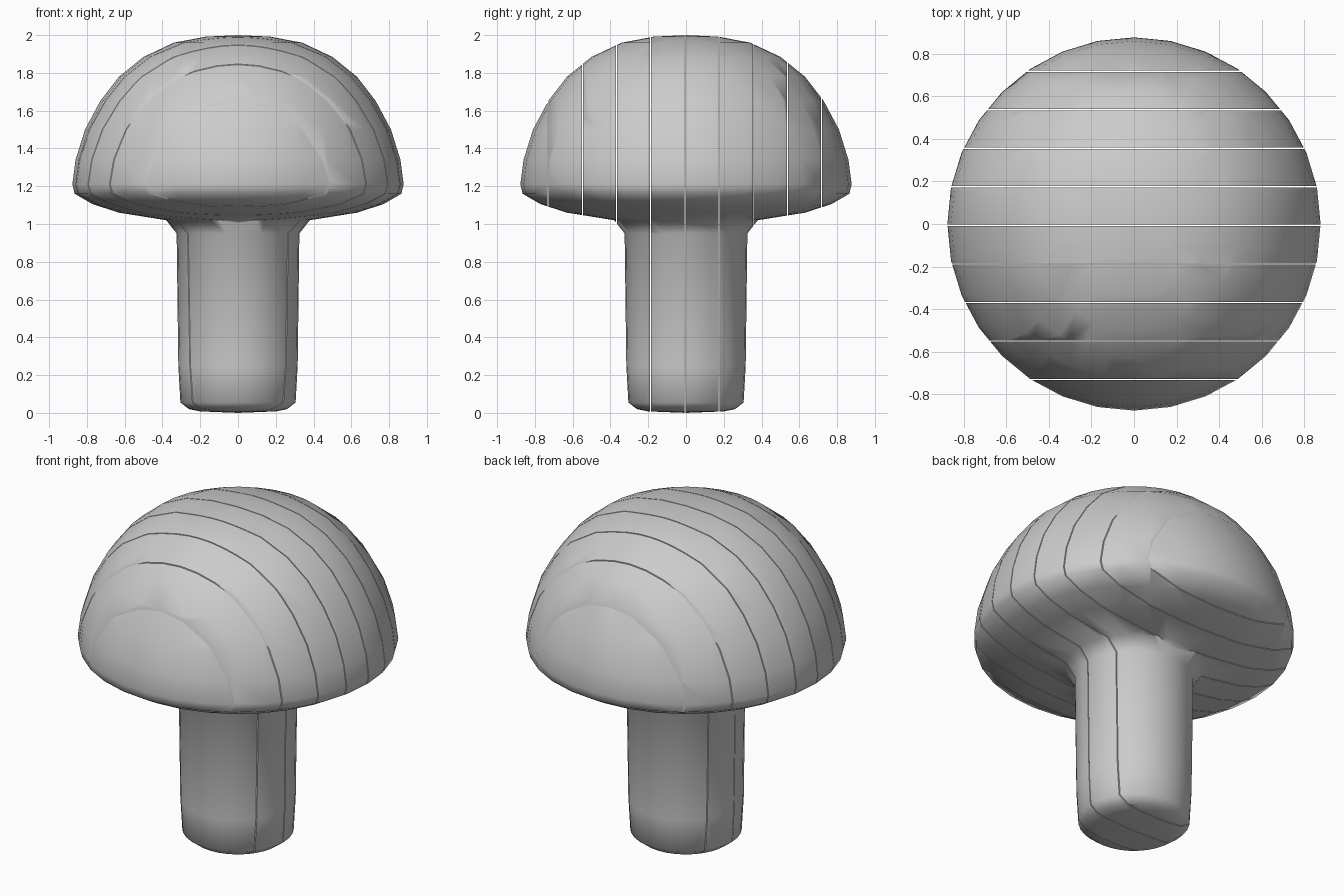
import bpy, bmesh, math
from mathutils import Matrix

cube = bpy.data.objects.get("Cube")
if cube:
    bpy.data.objects.remove(cube)

grey = bpy.data.materials.new("plain_grey")
grey.use_nodes = True
colour = (0.6, 0.6, 0.6, 1)
grey.diffuse_color = colour
grey.node_tree.nodes["Principled BSDF"].inputs["Base Color"].default_value = colour

# Mushroom profile as (radius, height): stem, flared neck, underside, domed cap
PROFILE = [(0, 0), (0.2, 0.008), (0.26, 0.02), (0.305, 0.055), (0.316, 0.25),
           (0.325, 0.95), (0.38, 1.02), (0.63, 1.06), (0.77, 1.105),
           (0.865, 1.16), (0.877, 1.21), (0.86, 1.34), (0.81, 1.5),
           (0.73, 1.65), (0.63, 1.78), (0.5, 1.885), (0.34, 1.96),
           (0.17, 1.992), (0, 2)]
SIDES = 32
PITCH = 0.181
GAP = 0.005
FIRST_CUT = -0.73
CUTS = [FIRST_CUT + PITCH * i for i in range(9)]


def revolved_mushroom():
    bm = bmesh.new()
    verts = [bm.verts.new((r, 0, z)) for r, z in PROFILE]
    edges = [bm.edges.new(pair) for pair in zip(verts, verts[1:])]
    bmesh.ops.spin(bm, geom=verts + edges, cent=(0, 0, 0), axis=(0, 0, 1),
                   angle=math.tau, steps=SIDES, use_merge=True)
    bmesh.ops.remove_doubles(bm, verts=bm.verts, dist=0.0001)
    bmesh.ops.recalc_face_normals(bm, faces=bm.faces)
    return bm


def trim(bm, y, side):
    """Cut away everything beyond y on the given side and cap the cut."""
    geom = bm.verts[:] + bm.edges[:] + bm.faces[:]
    cut = bmesh.ops.bisect_plane(bm, geom=geom, dist=0.00001, plane_co=(0, y, 0),
                                 plane_no=(0, side, 0), clear_outer=True)
    rim = [e for e in cut["geom_cut"] if isinstance(e, bmesh.types.BMEdge)]
    bmesh.ops.holes_fill(bm, edges=rim, sides=0)


# Upright slices from front to back, separated by hairline gaps
bounds = [None] + CUTS + [None]
for i, (front, back) in enumerate(zip(bounds, bounds[1:])):
    bm = revolved_mushroom()
    if front is not None:
        trim(bm, front + GAP / 2, -1)
    if back is not None:
        trim(bm, back - GAP / 2, 1)
    bmesh.ops.recalc_face_normals(bm, faces=bm.faces)
    mesh = bpy.data.meshes.new(f"mushroom_slice_{i + 1}")
    bm.to_mesh(mesh)
    bm.free()
    mesh.materials.append(grey)
    obj = bpy.data.objects.new(mesh.name, mesh)
    bpy.context.collection.objects.link(obj)
    bpy.ops.object.select_all(action="DESELECT")
    obj.select_set(True)
    bpy.context.view_layer.objects.active = obj
    bpy.ops.object.shade_smooth_by_angle(angle=math.radians(50))
